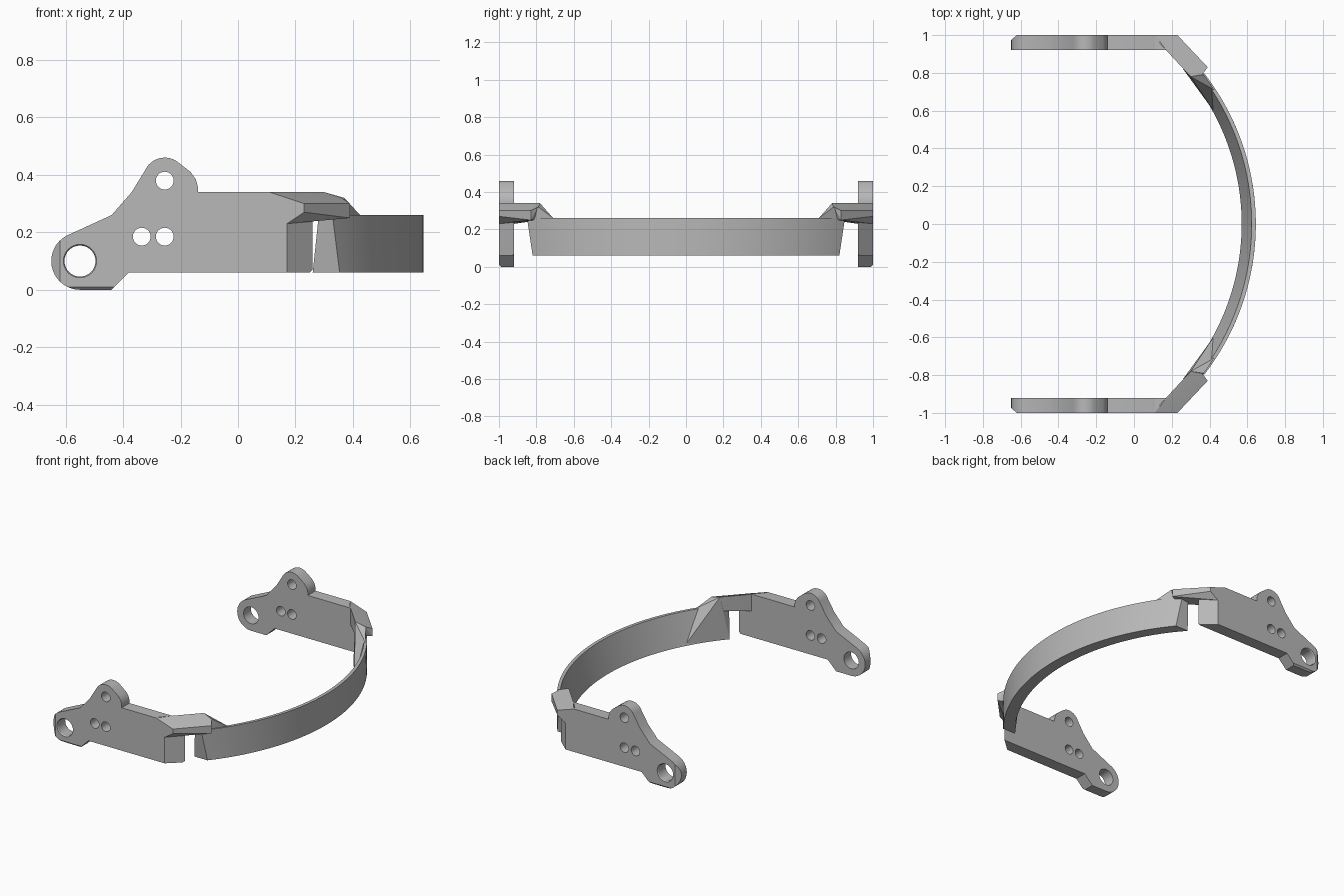
import bpy, bmesh, math
from mathutils import Vector

if "Cube" in bpy.data.objects:
    bpy.data.objects.remove(bpy.data.objects["Cube"])

grey = bpy.data.materials.new("plain_grey")
grey.diffuse_color = (0.48, 0.48, 0.48, 1)
grey.use_nodes = True
grey.node_tree.nodes["Principled BSDF"].inputs["Base Color"].default_value = grey.diffuse_color


def make(name, bm):
    bmesh.ops.recalc_face_normals(bm, faces=bm.faces[:])
    me = bpy.data.meshes.new(name)
    bm.to_mesh(me)
    bm.free()
    me.materials.append(grey)
    ob = bpy.data.objects.new(name, me)
    bpy.context.collection.objects.link(ob)
    return ob


def hulls(name, groups):
    """One object made of several convex solids."""
    bm = bmesh.new()
    for pts in groups:
        vs = [bm.verts.new(p) for p in pts]
        r = bmesh.ops.convex_hull(bm, input=vs)
        junk = {v for v in r["geom_interior"] + r["geom_unused"]
                if isinstance(v, bmesh.types.BMVert)}
        bmesh.ops.delete(bm, geom=list(junk), context='VERTS')
    bmesh.ops.dissolve_limit(bm, angle_limit=0.01, verts=bm.verts[:], edges=bm.edges[:])
    return make(name, bm)


def slice_off(bm, point, normal):
    """Cut away everything on the normal's side and close the cut."""
    geom = bm.verts[:] + bm.edges[:] + bm.faces[:]
    bmesh.ops.bisect_plane(bm, geom=geom, plane_co=point, plane_no=normal, clear_outer=True)
    bmesh.ops.holes_fill(bm, edges=[e for e in bm.edges if e.is_boundary], sides=0)


def apply(ob, mod):
    with bpy.context.temp_override(object=ob, active_object=ob):
        bpy.ops.object.modifier_apply(modifier=mod.name)


def drill(ob, x, z, r1, r2, y, depth):
    bpy.ops.mesh.primitive_cone_add(vertices=32, radius1=r1, radius2=r2, depth=depth,
                                    location=(x, y, z), rotation=(-math.pi / 2, 0, 0))
    cutter = bpy.context.object
    mod = ob.modifiers.new("hole", 'BOOLEAN')
    mod.operation = 'DIFFERENCE'
    mod.solver = 'EXACT'
    mod.object = cutter
    apply(ob, mod)
    bpy.data.objects.remove(cutter)


def arc(cx, cz, r, a0, a1, n):
    return [(cx + r * math.cos(math.radians(a0 + (a1 - a0) * i / n)),
             cz + r * math.sin(math.radians(a0 + (a1 - a0) * i / n))) for i in range(n + 1)]


def finish(ob, mirror=True):
    if mirror:
        mod = ob.modifiers.new("mirror", 'MIRROR')
        mod.use_axis = (False, True, False)
        mod.use_mirror_merge = False
        apply(ob, mod)
    bpy.ops.object.select_all(action='DESELECT')
    ob.select_set(True)
    bpy.context.view_layer.objects.active = ob
    bpy.ops.object.shade_smooth_by_angle(angle=math.radians(25))


# side plate: lug, upper lobe and straight arm
outline = arc(-0.55, 0.1, 0.1, 270, 110, 18)
outline += [(-0.44, 0.26), (-0.37, 0.34)]
outline += arc(-0.255, 0.385, 0.075, 155, 50, 12)
outline += [(-0.165, 0.41), (-0.147, 0.385), (-0.14, 0.36), (-0.14, 0.34), (0.11, 0.34),
            (0.26, 0.29), (0.26, 0.07), (0.25, 0.06), (-0.38, 0.06), (-0.44, 0.0)]
bm = bmesh.new()
face = bm.faces.new([bm.verts.new((x, -1, z)) for x, z in outline])
ext = bmesh.ops.extrude_face_region(bm, geom=[face])
bmesh.ops.translate(bm, vec=(0, 0.08, 0),
                    verts=[v for v in ext["geom"] if isinstance(v, bmesh.types.BMVert)])
slice_off(bm, (0.17, -1, 0), Vector((0.08, -0.09, 0)).normalized())       # slanted arm end
slice_off(bm, (-0.62, -1, 0), Vector((-0.025, -0.03, 0)).normalized())    # lug chamfers
slice_off(bm, (0, -1, 0.01), Vector((0, -0.01, -0.01)).normalized())
plate = make("side_plate", bm)
drill(plate, -0.55, 0.1, 0.054, 0.054, -0.96, 0.3)
drill(plate, -0.55, 0.1, 0.068, 0.048, -1.0, 0.03)    # countersink
for x, z in ((-0.255, 0.38), (-0.335, 0.185), (-0.255, 0.185)):
    drill(plate, x, z, 0.031, 0.031, -0.96, 0.3)
finish(plate)

# angled bridge joining each plate to the band
bridge = hulls("bridge", [
    [(0.11, -1, 0.34), (0.17, -0.92, 0.34), (0.30, -0.78, 0.34), (0.36, -0.79, 0.32),
     (0.23, -1, 0.30), (0.39, -0.83, 0.30), (0.23, -1, 0.27), (0.39, -0.83, 0.25),
     (0.17, -1, 0.23), (0.17, -0.92, 0.23), (0.30, -0.78, 0.25), (0.11, -1, 0.27)],
    [(0.10, -1, 0.34), (0.10, -0.92, 0.34), (0.17, -0.92, 0.34),
     (0.10, -1, 0.24), (0.10, -0.92, 0.24), (0.17, -0.92, 0.24)]])
finish(bridge)

# gusset thickening each end of the band
gusset = hulls("gusset", [
    [(0.42, -0.60, 0.07), (0.425, -0.71, 0.26), (0.37, -0.79, 0.32), (0.30, -0.78, 0.34),
     (0.26, -0.82, 0.06), (0.28, -0.845, 0.25), (0.33, -0.845, 0.25), (0.35, -0.82, 0.06)]])
finish(gusset)


# curved band, wider at the bottom than at the top
def outer_x(y):
    return -0.655 + math.sqrt(1.30 ** 2 - y * y)


def inner_x(y):
    return -0.67 + math.sqrt(1.24 ** 2 - y * y)


bm = bmesh.new()
rows = []
N = 64
for i in range(N + 1):
    t = 2 * i / N - 1
    lo, hi = 0.82 * t, 0.85 * t
    section = [(outer_x(lo), lo, 0.06), (outer_x(hi), hi, 0.26),
               (outer_x(hi) - 0.022, hi, 0.26), (inner_x(lo), lo, 0.06)]
    rows.append([bm.verts.new(p) for p in section])
for a, b in zip(rows, rows[1:]):
    for k in range(4):
        m = (k + 1) % 4
        bm.faces.new((a[k], a[m], b[m], b[k]))
bm.faces.new(rows[0])
bm.faces.new(rows[-1])
finish(make("curved_band", bm), mirror=False)
